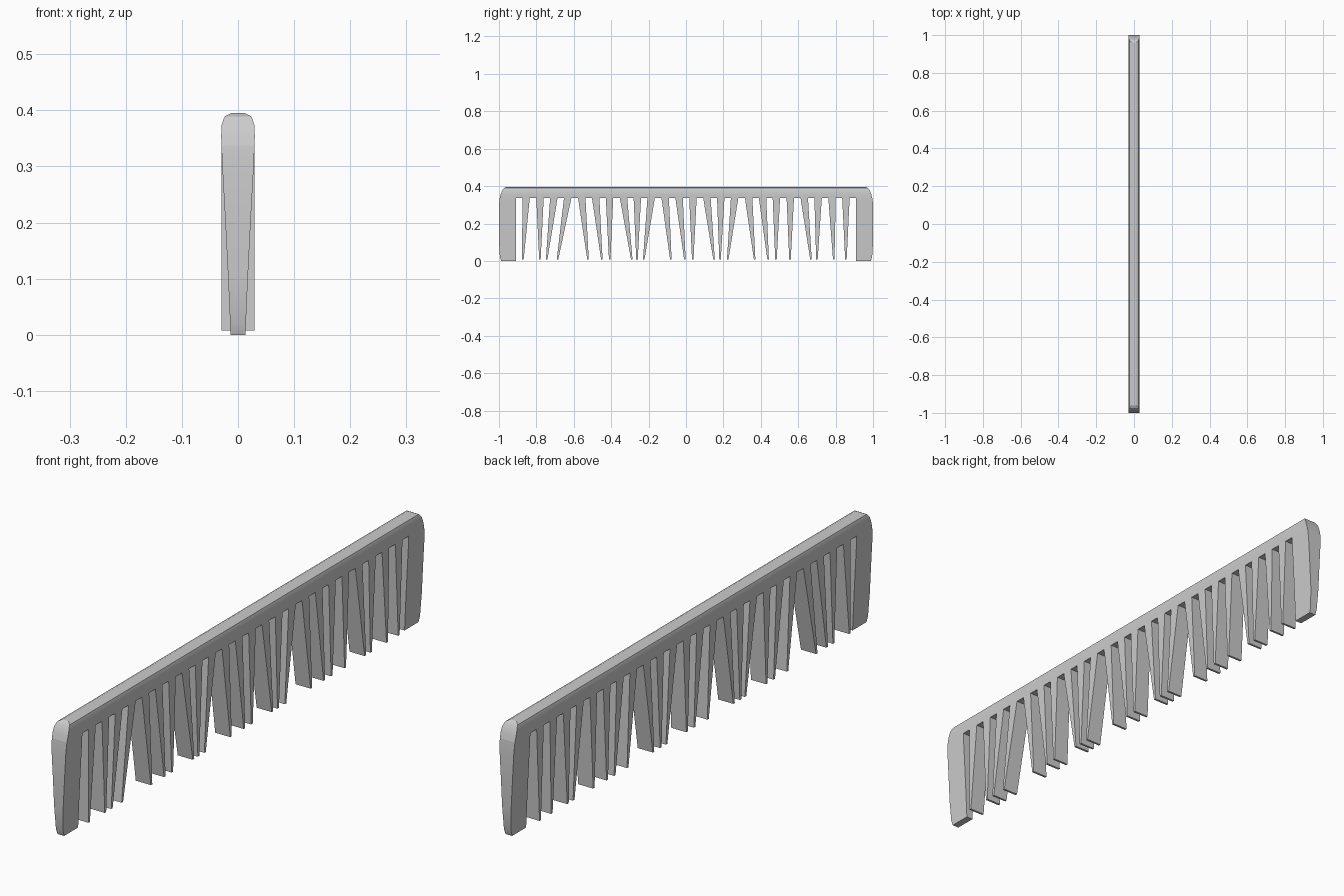
import bpy
import bmesh
import math

if "Cube" in bpy.data.objects:
    bpy.data.objects.remove(bpy.data.objects["Cube"])


def loft(name, rows, cap_top=True, smooth=False):
    """Stack rectangles given as (z, y_min, y_max, half_thickness)."""
    bm = bmesh.new()
    rings = []
    for z, y0, y1, h in rows:
        rings.append([bm.verts.new(p) for p in
                      ((-h, y0, z), (h, y0, z), (h, y1, z), (-h, y1, z))])
    for a, b in zip(rings, rings[1:]):
        for i in range(4):
            j = (i + 1) % 4
            bm.faces.new((a[i], a[j], b[j], b[i]))
    bm.faces.new(rings[0][::-1])
    if cap_top:
        bm.faces.new(rings[-1])
    bmesh.ops.recalc_face_normals(bm, faces=bm.faces)
    mesh = bpy.data.meshes.new(name)
    bm.to_mesh(mesh)
    bm.free()
    obj = bpy.data.objects.new(name, mesh)
    bpy.context.collection.objects.link(obj)
    if smooth:
        bpy.ops.object.select_all(action='DESELECT')
        obj.select_set(True)
        bpy.context.view_layer.objects.active = obj
        bpy.ops.object.shade_smooth_by_angle(angle=math.radians(25))
    return obj


SPINE_Z = 0.337

# Spine with a softened top edge and rounded-off ends
profile = [(SPINE_Z, 0.996, 0.0295), (0.355, 0.991, 0.03), (0.375, 0.984, 0.029),
           (0.389, 0.974, 0.024), (0.395, 0.962, 0.012)]
loft("spine", [(z, -y, y, h) for z, y, h in profile], smooth=True)

# End guards, thinning toward the bottom
guard = [(0.0, 0.988, 0.013), (0.02, 0.995, 0.014), (0.1, 1.0, 0.0175),
         (0.2, 1.0, 0.0225), (0.3, 1.0, 0.028), (SPINE_Z, 0.996, 0.0295)]
for side, label in ((-1, "front"), (1, "back")):
    rows = [(z, *sorted((side * 0.91, side * y)), h) for z, y, h in guard]
    loft(label + "_end_guard", rows, cap_top=False, smooth=True)

# Teeth: evenly spaced roots, with unevenly leaning tips
tips = [-0.872, -0.781, -0.745, -0.687, -0.524, -0.45, -0.408, -0.29,
        -0.262, -0.226, -0.081, -0.006, 0.036, 0.15, 0.182, 0.223,
        0.367, 0.439, 0.481, 0.556, 0.668, 0.70, 0.79, 0.855]
for i, tip in enumerate(tips):
    root = -0.855 + i * 1.71 / (len(tips) - 1)
    loft(f"tooth_{i + 1}", [(0.008, tip - 0.004, tip + 0.004, 0.0295),
                            (SPINE_Z + 0.003, root - 0.02, root + 0.02, 0.0295)],
         cap_top=False)
